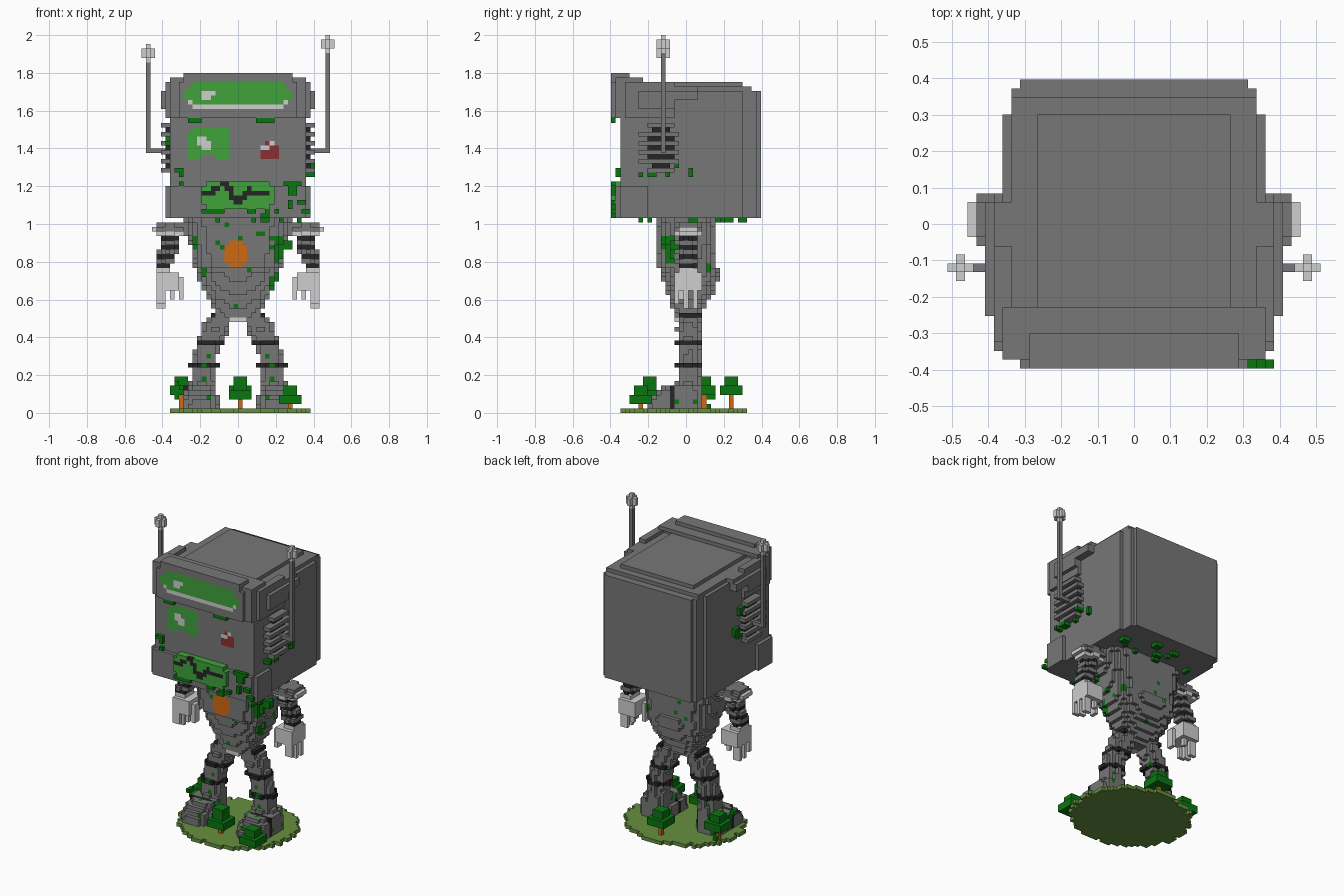
import bpy, bmesh, math, random

random.seed(4)
cube = bpy.data.objects.get("Cube")
if cube:
    bpy.data.objects.remove(cube, do_unlink=True)

V = 0.024          # edge of one block
COLOURS = {
    "steel grey": (0.185, 0.185, 0.185), "light grey": (0.62, 0.62, 0.62),
    "black rubber": (0.018, 0.018, 0.018), "screen green": (0.05, 0.36, 0.043),
    "moss green": (0.003, 0.18, 0.005), "orange": (0.64, 0.14, 0.005),
    "red lens": (0.26, 0.03, 0.03), "grass": (0.13, 0.28, 0.05),
}
GREY, LIGHT, BLACK, GREEN, MOSS, ORANGE, RED, GRASS = range(8)
MATS = []
for name, rgb in COLOURS.items():
    m = bpy.data.materials.new(name)
    m.use_nodes = True
    m.diffuse_color = (*rgb, 1)
    m.node_tree.nodes["Principled BSDF"].inputs["Base Color"].default_value = (*rgb, 1)
    MATS.append(m)


def span(a, b, off=0.0):
    lo = round(a / V + off)
    return range(lo, max(lo + 1, round(b / V + off)))


def box(part, mat, x, y, z, both=False):
    """Fill a block of cells; both=True repeats it across x = 0."""
    for i in span(*x):
        for j in span(*y, 16.5):
            for k in span(*z):
                part[i, j, k] = mat
                if both:
                    part[-i - 1, j, k] = mat


def paint(part, mat, x, y, z):
    """Recolour existing cells only."""
    for i in span(*x):
        for j in span(*y, 16.5):
            for k in span(*z):
                if (i, j, k) in part:
                    part[i, j, k] = mat


def rings(part, mat, prof, power=2.0):
    """Stack rounded layers through (z, cx, cy, rx, ry) stations."""
    for k in span(prof[0][0], prof[-1][0]):
        z = min(max((k + 0.5) * V, prof[0][0]), prof[-1][0])
        for a, b in zip(prof, prof[1:]):
            if a[0] <= z <= b[0]:
                t = (z - a[0]) / (b[0] - a[0])
                _, cx, cy, rx, ry = [p + (q - p) * t for p, q in zip(a, b)]
                break
        for i in span(cx - rx - V, cx + rx + V):
            for j in span(cy - ry - V, cy + ry + V, 16.5):
                dx, dy = abs((i + .5) * V - cx) / rx, abs((j - 16) * V - cy) / ry
                if dx ** power + dy ** power <= 1:
                    part[i, j, k] = mat


def speckle(part, chance, z0, z1):
    for c in sorted(part):
        if z0 <= c[2] * V <= z1 and random.random() < chance:
            part[c] = MOSS


def scatter(part, n, x, y, z):
    for _ in range(n):
        p = [random.uniform(*r) for r in (x, y, z)]
        s = [random.choice((V, V, 2 * V)) for _ in p]
        box(part, MOSS, *[(a, a + d) for a, d in zip(p, s)])


def mirrored(part):
    return {(-i - 1, j, k): m for (i, j, k), m in part.items()}


def build(name, part):
    """Turn cells into one mesh holding only the exposed faces."""
    bm = bmesh.new()
    verts = {}
    for (i, j, k), mat in part.items():
        for ax in range(3):
            for s in (0, 1):
                n = [i, j, k]
                n[ax] += 2 * s - 1
                if tuple(n) in part:
                    continue
                u, w = (ax + 1) % 3, (ax + 2) % 3
                loop = []
                for du, dw in ((0, 0), (1, 0), (1, 1), (0, 1)):
                    c = [i, j, k]
                    c[ax] += s
                    c[u] += du
                    c[w] += dw
                    c = tuple(c)
                    if c not in verts:
                        verts[c] = bm.verts.new((c[0] * V, (c[1] - 16.5) * V, c[2] * V))
                    loop.append(verts[c])
                f = bm.faces.new(loop if s else loop[::-1])
                f.material_index = mat
    me = bpy.data.meshes.new(name)
    bm.to_mesh(me)
    bm.free()
    for m in MATS:
        me.materials.append(m)
    ob = bpy.data.objects.new(name, me)
    bpy.context.collection.objects.link(ob)
    return ob


# head shell with stepped back corners and roof
head = {}
for hx, back in ((.36, .30), (.336, .372), (.312, .396)):
    box(head, GREY, (-hx, hx), (-.348, back), (1.03, 1.705))
box(head, GREY, (-.336, .336), (-.35, .348), (1.70, 1.728))
box(head, GREY, (-.26, .26), (-.25, .30), (1.728, 1.752))
# square eye with highlight
F = (-.348, -.324)
box(head, GREEN, (-.26, -.05), F, (1.34, 1.52))
box(head, GREY, (-.20, -.11), F, (1.34, 1.365))
box(head, GREY, (-.26, -.235), F, (1.49, 1.52))
box(head, LIGHT, (-.225, -.175), F, (1.415, 1.465))
box(head, LIGHT, (-.20, -.15), F, (1.39, 1.44))
# broken red eye
box(head, RED, (.122, .22), F, (1.34, 1.415))
box(head, RED, (.146, .20), F, (1.34, 1.44))
for x, z in ((.122, 1.39), (.146, 1.39), (.168, 1.415)):
    box(head, LIGHT, (x, x + V), F, (z, z + V))
build("head", head)

# visor band wrapping round the brow
visor = {}
for hx, front in ((.312, -.396), (.36, -.372), (.384, -.324)):
    box(visor, GREY, (-hx, hx), (front, -.24), (1.56, 1.752))
box(visor, GREY, (.336, .384), (-.33, -.05), (1.56, 1.752), True)
box(visor, GREY, (.336, .384), (-.33, .07), (1.66, 1.73), True)
box(visor, GREY, (.36, .408), (-.26, -.05), (1.608, 1.704), True)
box(visor, GREY, (.36, .408), (-.06, .06), (1.66, 1.704), True)
box(visor, GREY, (-.36, .36), (-.372, -.22), (1.752, 1.776))
box(visor, GREY, (-.30, .30), (-.396, -.30), (1.752, 1.80))
F = (-.396, -.372)
for hx, z0, z1 in ((.24, 1.61, 1.752), (.27, 1.635, 1.73), (.295, 1.66, 1.705)):
    box(visor, GREEN, (-hx, hx), F, (z0, z1))
box(visor, LIGHT, (-.24, .24), F, (1.61, 1.635))
box(visor, LIGHT, (.24, .264), F, (1.635, 1.66), True)
box(visor, LIGHT, (-.20, -.146), F, (1.66, 1.71))
box(visor, LIGHT, (-.17, -.11), F, (1.685, 1.71))
build("visor_band", visor)

# jaw with cracked mouth screen
jaw = {}
box(jaw, GREY, (-.36, .36), (-.372, -.20), (1.03, 1.20))
box(jaw, GREY, (.336, .384), (-.35, -.20), (1.03, 1.20), True)
box(jaw, GREEN, (-.20, .20), (-.396, -.36), (1.10, 1.20))
box(jaw, GREEN, (-.17, .17), (-.396, -.36), (1.075, 1.23))
crack = [(-.20, 1.165), (-.14, 1.165), (-.11, 1.19), (-.075, 1.215), (-.045, 1.19),
         (-.01, 1.11), (.025, 1.14), (.06, 1.18), (.08, 1.165), (.19, 1.165)]
for (x0, z0), (x1, z1) in zip(crack, crack[1:]):
    for t in (0, .25, .5, .75):
        x, z = x0 + (x1 - x0) * t - V / 2, z0 + (z1 - z0) * t - V / 2
        paint(jaw, BLACK, (x, x + V), (-.396, -.372), (z, z + V))
build("jaw", jaw)

# ribbed ears
ear = {}
for n, k in enumerate(range(53, 64)):
    r = .10 if 1 < n < 9 else .075
    z = (k * V, k * V + V)
    if n % 2 == 0:
        box(ear, GREY, (.336, .408), (-.14 - r, -.14 + r), z)
    else:
        box(ear, BLACK, (.336, .384), (-.14 - r + V, -.14 + r - V), z)
build("left_ear", ear)
build("right_ear", mirrored(ear))

# antennas of unequal height, mounted a third of a block up and out
for name, side, drop in (("left_antenna", 1, 0), ("right_antenna", -1, 2 * V)):
    a = {}
    x, y, z = (.456, .48), (-.132, -.108), (1.92 - drop, 1.968 - drop)
    box(a, GREY, (.36, .48), y, (1.368, 1.392))
    box(a, GREY, x, y, (1.368, 1.90 - drop))
    box(a, LIGHT, (.432, .504), y, z)
    box(a, LIGHT, x, (-.156, -.084), z)
    box(a, LIGHT, x, y, (1.896 - drop, 1.992 - drop))
    ob = build(name, a if side > 0 else mirrored(a))
    ob.location = (.008 * side, 0, .008)

# tapering torso with flush chest light
torso = {}
rings(torso, GREY, [(.48, 0, .01, .04, .04), (.53, 0, .01, .12, .08), (.57, 0, .015, .14, .09),
                    (.63, 0, .025, .175, .12), (.70, 0, .025, .21, .145), (.75, 0, .025, .222, .15),
                    (.77, 0, 0, .228, .165), (.90, 0, 0, .255, .168), (1.03, 0, 0, .285, .168)], 2.6)
speckle(torso, .03, .55, 1.03)
for i in span(-.10, .07):
    for k in span(.74, .93):
        if math.hypot((i + .5) * V + .012, (k + .5) * V - .84) < .068:
            front = min(j for j in range(33) if (i, j, k) in torso)
            torso[i, front, k] = ORANGE
box(torso, LIGHT, (-.05, .05), (-.05, -.02), (.485, .51))
paint(torso, MOSS, (.16, .24), (-.20, -.02), (.61, .72))
paint(torso, MOSS, (-.30, -.22), (-.18, -.06), (.86, .93))
paint(torso, MOSS, (.20, .30), (-.18, -.06), (.80, .93))
build("torso", torso)

# arm: domed round shoulder plate, banded sleeve and hand
arm, hand = {}, {}
box(arm, GREY, (.24, .36), (-.04, .07), (.93, 1.0))
for z, r, mat in ((.936, .075, LIGHT), (.96, .097, LIGHT), (.984, .075, GREY)):
    rings(arm, mat, [(z, .36, .012, r, r * .85), (z + V, .36, .012, r, r * .85)])
paint(arm, GREY, (.27, .42), (-.10, .10), (.96, .984))
for n in range(7):
    z = .936 - n * V
    x, r = .352 + n * .007, .055 if n % 2 else .046
    rings(arm, GREY if n % 2 else BLACK, [(z - V, x, .005, r, r), (z, x, .005, r, r)])
speckle(arm, .04, .76, .93)
box(hand, LIGHT, (.36, .43), (-.04, .05), (.72, .77))
box(hand, LIGHT, (.312, .44), (-.065, .075), (.648, .744))
box(hand, LIGHT, (.288, .336), (-.04, .01), (.66, .72))
box(hand, LIGHT, (.288, .312), (-.04, .01), (.605, .68))
for y, z in ((-.06, .576), (-.012, .552), (.037, .552)):
    box(hand, LIGHT, (.384, .44), (y, y + V), (z, .66))
box(hand, LIGHT, (.336, .36), (.037, .061), (.60, .66))
build("left_arm", arm)
build("right_arm", mirrored(arm))
build("left_hand", hand)
build("right_hand", mirrored(hand))

# legs with rubber rings, and rounded feet
leg, foot = {}, {}
rings(leg, GREY, [(.025, .19, .015, .085, .075), (.12, .19, .015, .078, .07), (.20, .185, .015, .062, .06),
                  (.30, .175, .015, .06, .06), (.375, .15, .015, .068, .06), (.45, .118, .015, .075, .065),
                  (.54, .085, .015, .055, .055)])
for z, x, r in ((.365, .148, .078), (.24, .182, .075)):
    rings(leg, BLACK, [(z, x, .015, r, r - .005), (z + V, x, .015, r, r - .005)])
box(leg, BLACK, (.12, .155), (-.045, .075), (.504, .54))
speckle(leg, .03, .1, .5)
rings(foot, GREY, [(.024, .20, -.06, .10, .145), (.075, .20, -.055, .10, .14), (.10, .20, -.04, .092, .13),
                   (.15, .195, -.01, .08, .09)], 3)
paint(foot, BLACK, (.06, .32), (-.073, -.05), (.025, .15))
speckle(foot, .03, .03, .15)
build("left_leg", leg)
build("right_leg", mirrored(leg))
build("left_foot", foot)
build("right_foot", mirrored(foot))

# grassy base with ragged rim
ground = {}
for i in range(-15, 16):
    for j in range(2, 30):
        d = math.hypot(((i + .5) * V - .012) / .372, ((j - 16) * V + .015) / .335)
        if d < 1 - random.choice((0, 0, .05)):
            ground[i, j, 0] = GRASS
build("grass_base", ground)

# small trees: thin trunk, wide lower crown, narrow top
for n, (x, y, z) in enumerate(((.012, -.192, .08), (.276, -.24, .055), (-.30, .096, .10), (.012, .24, .10))):
    tree = {}
    for mat, h, z0, z1 in ((ORANGE, .012, .024, z), (MOSS, .06, z, z + .05), (MOSS, .036, z + .05, z + .10)):
        box(tree, mat, (x - h, x + h), (y - h, y + h), (z0, z1))
    build("tree_%d" % (n + 1), tree)

# moss patches on the shell, ears and ground
moss = {}
scatter(moss, 12, (-.2, .2), (-.394, -.385), (1.04, 1.06))
scatter(moss, 10, (-.34, .32), (-.30, .05), (1.008, 1.012))
scatter(moss, 10, (-.28, .26), (.10, .30), (1.008, 1.012))
scatter(moss, 8, (-.384, -.375), (-.28, .02), (1.20, 1.50))
scatter(moss, 5, (.36, .365), (-.30, .02), (1.20, 1.30))
scatter(moss, 4, (-.34, -.29), (-.37, -.36), (1.20, 1.30))
scatter(moss, 5, (.23, .34), (-.394, -.385), (1.04, 1.16))
scatter(moss, 9, (-.34, -.27), (-.08, .12), (.025, .14))
for x0, x1, z in ((.10, .20, 1.535), (-.26, -.20, 1.53), (.25, .34, 1.20)):
    box(moss, MOSS, (x0, x1), (-.39, -.366), (z, z + V))
box(moss, MOSS, (.25, .29), (-.08, -.03), (.86, .91))
build("moss", moss)
